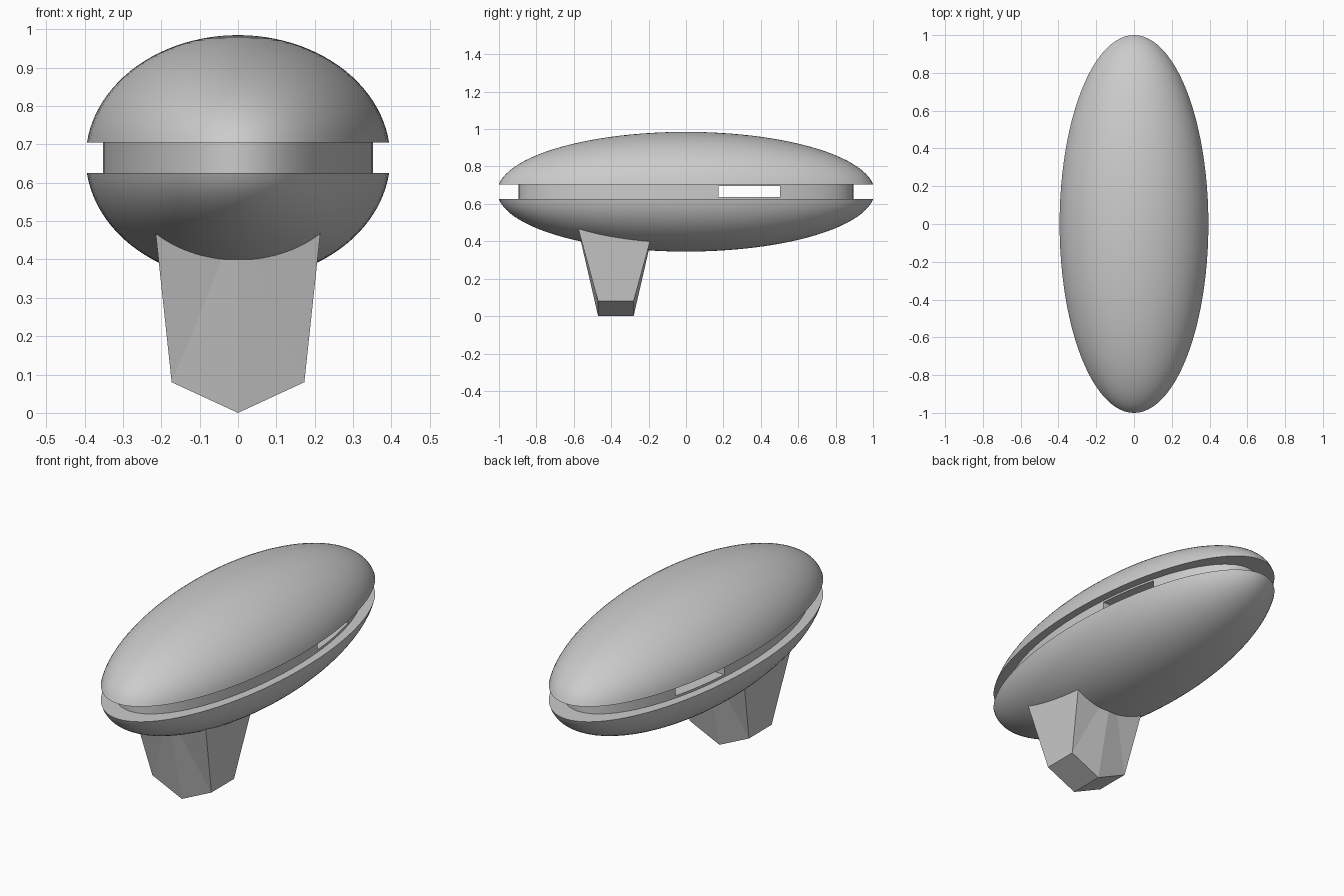
import bpy, bmesh
from math import sin, cos, asin, pi, radians

if "Cube" in bpy.data.objects:
    bpy.data.objects.remove(bpy.data.objects["Cube"])

SEGS, ARC = 96, 24
RX, RY, RZ, MID = 0.397, 1.008, 0.32, 0.665   # ellipsoid radii and centre height
GAP, CORE = 0.04, 0.888                       # groove half height, core radius ratio


def to_object(name, bm):
    bmesh.ops.recalc_face_normals(bm, faces=bm.faces)
    mesh = bpy.data.meshes.new(name)
    bm.to_mesh(mesh)
    bm.free()
    obj = bpy.data.objects.new(name, mesh)
    bpy.context.collection.objects.link(obj)
    return obj


def activate(obj):
    bpy.ops.object.select_all(action='DESELECT')
    obj.select_set(True)
    bpy.context.view_layer.objects.active = obj


# Body: elliptical lathe of two domes joined by a recessed core
a0 = asin(GAP / RZ)
arc = [a0 + (pi / 2 - a0) * i / ARC for i in range(ARC)]
upper = [(CORE, GAP)] + [(cos(a), RZ * sin(a)) for a in arc]
profile = [(r, -z) for r, z in reversed(upper)] + upper

bm = bmesh.new()
rings = [[bm.verts.new((RX * r * cos(2 * pi * i / SEGS), RY * r * sin(2 * pi * i / SEGS), MID + z))
          for i in range(SEGS)] for r, z in profile]
for lo, hi in zip(rings, rings[1:]):
    for i in range(SEGS):
        j = (i + 1) % SEGS
        bm.faces.new((lo[i], lo[j], hi[j], hi[i]))
for ring, z in ((rings[0], MID - RZ), (rings[-1], MID + RZ)):
    pole = bm.verts.new((0, 0, z))
    for i in range(SEGS):
        bm.faces.new((ring[i], ring[(i + 1) % SEGS], pole))
body = to_object("body", bm)

# Slot through the core
bpy.ops.mesh.primitive_cube_add(size=1, location=(0, 0.3375, 0.666))
cutter = bpy.context.object
cutter.name = "slot_cutter"
cutter.scale = (1, 0.33, 0.058)
cutter.hide_render = True
mod = body.modifiers.new("slot", 'BOOLEAN')
mod.operation, mod.solver, mod.object = 'DIFFERENCE', 'EXACT', cutter
activate(body)
bpy.ops.object.modifier_apply(modifier=mod.name)
bpy.data.objects.remove(cutter)
activate(body)
bpy.ops.object.shade_smooth_by_angle(angle=radians(30))

# Stand: tapered block with a pointed underside, sunk into the body
outline = [(-0.173, 0.08, 0.095), (0, 0, 0.095), (0.173, 0.08, 0.095),
           (0.218, 0.5, 0.21), (0, 0.5, 0.21), (-0.218, 0.5, 0.21)]
bm = bmesh.new()
front, back = ([bm.verts.new((x, -0.375 + s * d, z)) for x, z, d in outline] for s in (-1, 1))
for side in (front, back):
    a, b, c, d, e, f = side
    for tri in ((a, b, e), (a, e, f), (b, c, e), (c, d, e)):
        bm.faces.new(tri)
for i in range(6):
    j = (i + 1) % 6
    bm.faces.new((front[i], front[j], back[j], back[i]))
to_object("stand", bm)
